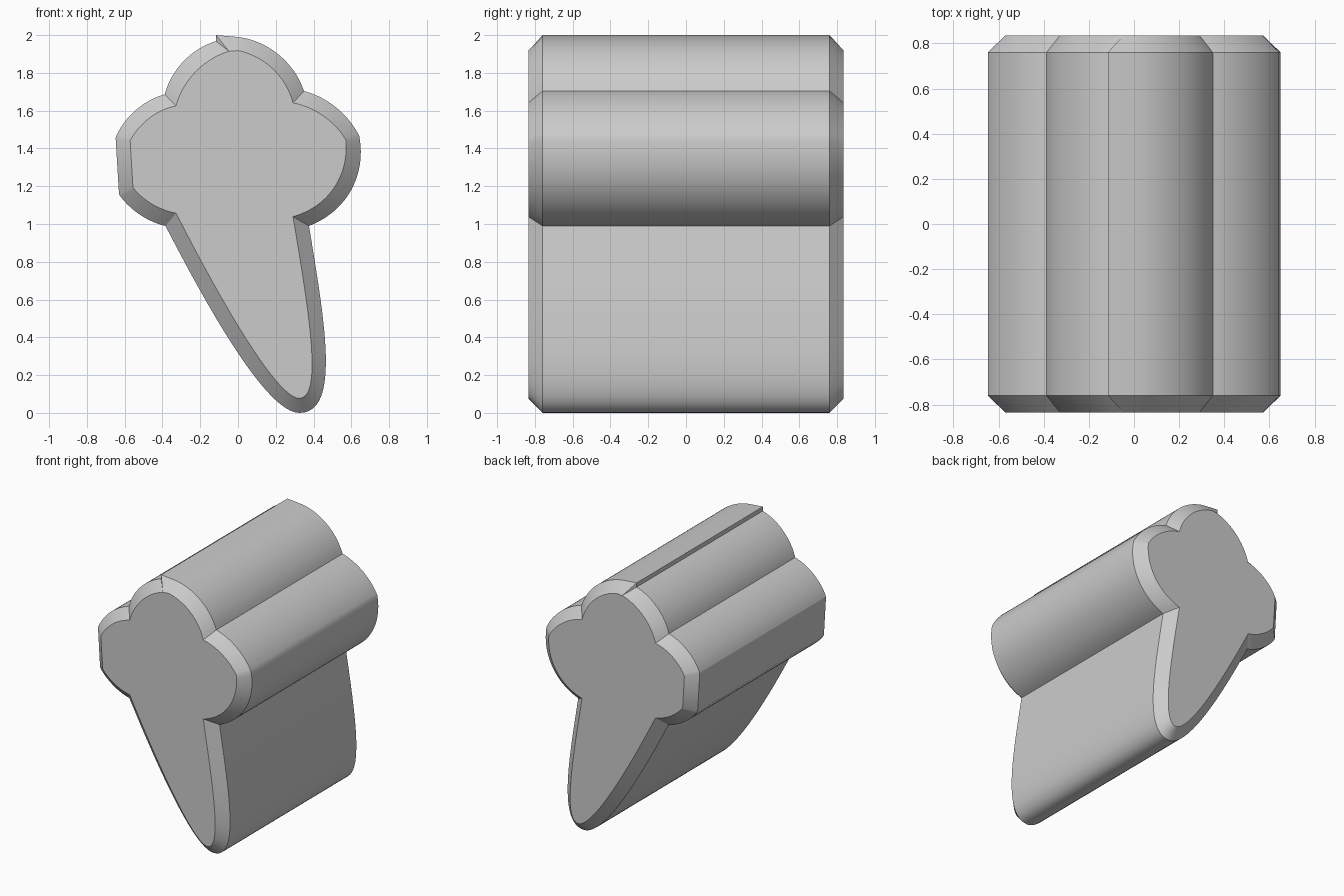
import bpy, bmesh, math

old = bpy.data.objects.get("Cube")
if old:
    bpy.data.objects.remove(old, do_unlink=True)

STEPS = 24          # samples along each curved span
FACE_Y = 0.835      # flat end faces
EDGE_Y = 0.76       # where the chamfer starts


def lobe(h):
    """Symmetric bulge: handles relative to the span's chord, for both outlines."""
    return ((0.3 + h * 1j, 0.7 + h * 1j),) * 2


# Tail handles: end face outline, then the wider side outline
TAIL_LEFT = ((0.56 + 0.075j, 1 + 0.127j), (0.49 + 0.105j, 0.989 + 0.227j))
TAIL_RIGHT = ((0.06 + 0.09j, 0.63 + 0.044j), (0.086 + 0.12j, 0.642 + 0.052j))

# Clockwise spans: end point of face outline, of side outline, chord-relative handles
START = (-0.048 + 1.914j, -0.116 + 2j)
SPANS = [
    (0.0 + 1.918j, 0.0 + 1.99j, lobe(0)),               # crown ridge
    (0.291 + 1.641j, 0.349 + 1.704j, lobe(0.19)),       # crown
    (0.571 + 1.445j, 0.642 + 1.466j, lobe(0.14)),       # left lobe, upper
    (0.291 + 1.039j, 0.376 + 0.99j, lobe(0.25)),        # left lobe, lower
    (0.325 + 0.077j, 0.325 + 0j, TAIL_LEFT),            # tail, left side
    (-0.328 + 1.058j, -0.384 + 0.99j, TAIL_RIGHT),      # tail, right side
    (-0.556 + 1.193j, -0.63 + 1.157j, lobe(0.12)),      # right lobe, lower
    (-0.571 + 1.44j, -0.648 + 1.457j, lobe(0)),         # right lobe, flat
    (-0.328 + 1.625j, -0.388 + 1.686j, lobe(0.15)),     # right lobe, upper
    (START[0], -0.116 + 1.968j, lobe(0.17)),            # crown, right side
]


def outline(which):
    """Sample one closed outline (0 = end face, 1 = side wall)."""
    a = START[which]
    points = [a]
    for span in SPANS:
        b, (c1, c2) = span[which], span[2][which]
        steps = STEPS if c1.imag else 1
        for i in range(1, steps + 1):
            t = i / steps
            s = 3 * t * (1 - t) ** 2 * c1 + 3 * t * t * (1 - t) * c2 + t ** 3
            points.append(a + (b - a) * s)
        a = b
    return points


# Chamfered extrusion: four rings, bridged, with flat caps
face_line, side_line = outline(0), outline(1)
bm = bmesh.new()
rings = []
for line, y in ((face_line, -FACE_Y), (side_line, -EDGE_Y),
                (side_line, EDGE_Y), (face_line, FACE_Y)):
    rings.append([bm.verts.new((p.real, y, p.imag)) for p in line])
n = len(face_line)
for r, q in zip(rings, rings[1:]):
    for i in range(n):
        j = (i + 1) % n
        bm.faces.new((r[i], r[j], q[j], q[i]))
bm.faces.new(rings[0])
bm.faces.new(rings[-1])
bmesh.ops.remove_doubles(bm, verts=bm.verts[:], dist=1e-5)
bmesh.ops.recalc_face_normals(bm, faces=bm.faces[:])

mesh = bpy.data.meshes.new("lobed_block")
bm.to_mesh(mesh)
bm.free()
block = bpy.data.objects.new("lobed_block", mesh)
bpy.context.collection.objects.link(block)

# Plain grey material
grey = bpy.data.materials.new("light_grey")
grey.use_nodes = True
color = (0.6, 0.6, 0.6, 1)
grey.diffuse_color = color
for node in grey.node_tree.nodes:
    if node.type == 'BSDF_PRINCIPLED':
        node.inputs["Base Color"].default_value = color
mesh.materials.append(grey)

# Smooth walls, crisp chamfers and creases
bpy.ops.object.select_all(action='DESELECT')
block.select_set(True)
bpy.context.view_layer.objects.active = block
bpy.ops.object.shade_smooth_by_angle(angle=math.radians(25))
